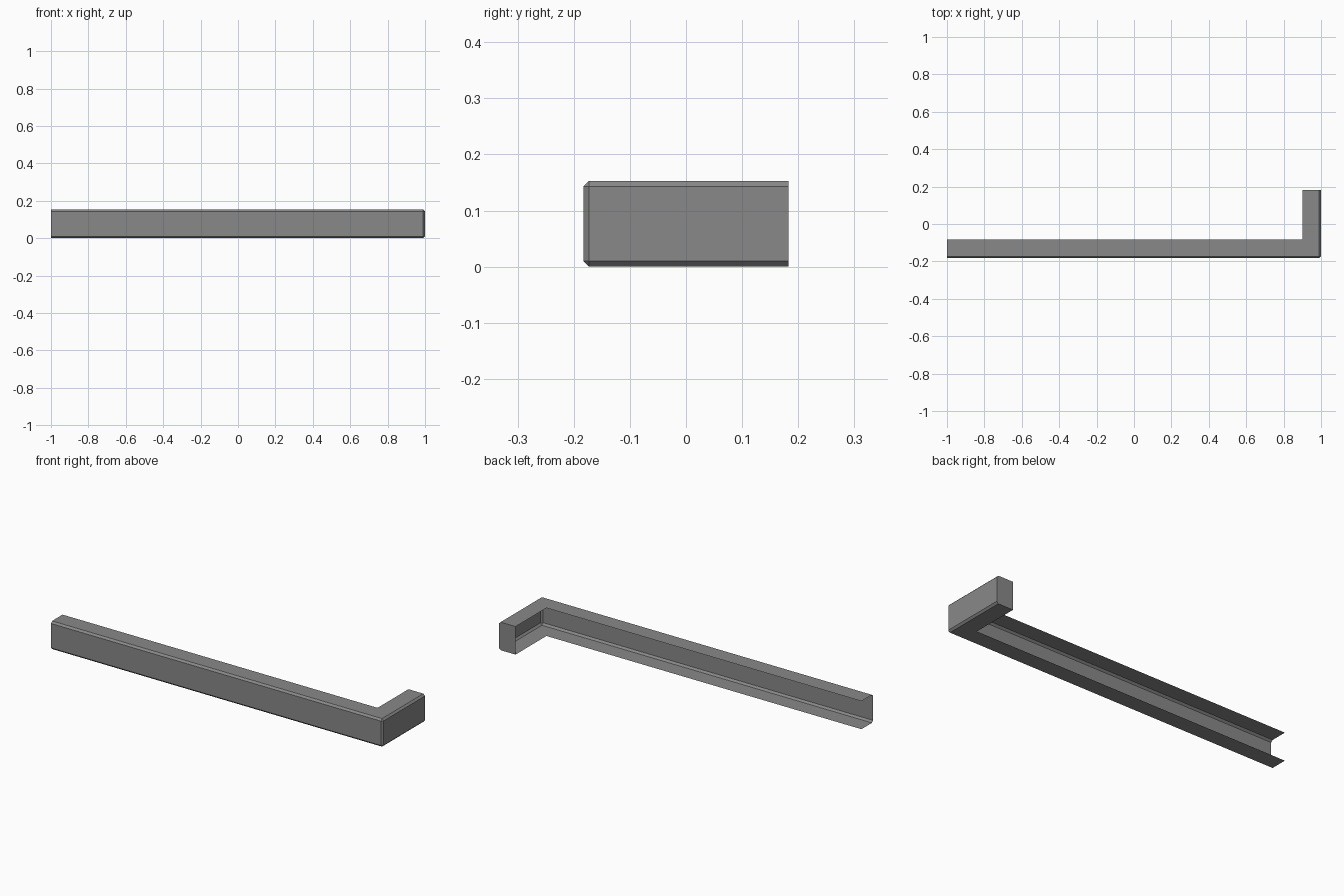
import bpy
import bmesh

cube = bpy.data.objects.get("Cube")
if cube:
    bpy.data.objects.remove(cube, do_unlink=True)

LEFT, RIGHT = -1.0, 1.0
FRONT, BACK = -0.183, 0.183
HEIGHT, WIDTH, CHAMFER = 0.153, 0.1, 0.01

grey = bpy.data.materials.new("mid_grey")
grey.use_nodes = True
colour = (0.25, 0.25, 0.25, 1)
grey.diffuse_color = colour
grey.node_tree.nodes["Principled BSDF"].inputs["Base Color"].default_value = colour

# L-shaped footprint raised into a solid
bm = bmesh.new()
outline = [(LEFT, FRONT), (RIGHT, FRONT), (RIGHT, BACK), (RIGHT - WIDTH, BACK),
           (RIGHT - WIDTH, FRONT + WIDTH), (LEFT, FRONT + WIDTH)]
base = bm.faces.new([bm.verts.new((x, y, 0)) for x, y in outline])
raised = bmesh.ops.extrude_face_region(bm, geom=[base])["geom"]
bmesh.ops.translate(bm, vec=(0, 0, HEIGHT),
                    verts=[v for v in raised if isinstance(v, bmesh.types.BMVert)])
bmesh.ops.recalc_face_normals(bm, faces=bm.faces)


def on_plane(item, axis, value):
    return all(abs(v.co[axis] - value) < 1e-4 for v in item.verts)


# Remove the inner walls and the open end, leaving a thin channel
def is_open(face):
    return (on_plane(face, 0, LEFT) or on_plane(face, 0, RIGHT - WIDTH)
            or on_plane(face, 1, FRONT + WIDTH))


# Chamfer the outer edges and the outer corner
outer = [e for e in bm.edges
         if sum([on_plane(e, 1, FRONT), on_plane(e, 0, RIGHT),
                 on_plane(e, 2, 0), on_plane(e, 2, HEIGHT)]) == 2]
bmesh.ops.bevel(bm, geom=outer, offset=CHAMFER, segments=1,
                affect="EDGES", profile=0.5)
bmesh.ops.delete(bm, geom=[f for f in bm.faces if is_open(f)], context="FACES")

mesh = bpy.data.meshes.new("corner_channel")
bm.to_mesh(mesh)
bm.free()
mesh.materials.append(grey)
channel = bpy.data.objects.new("corner_channel", mesh)
bpy.context.collection.objects.link(channel)
